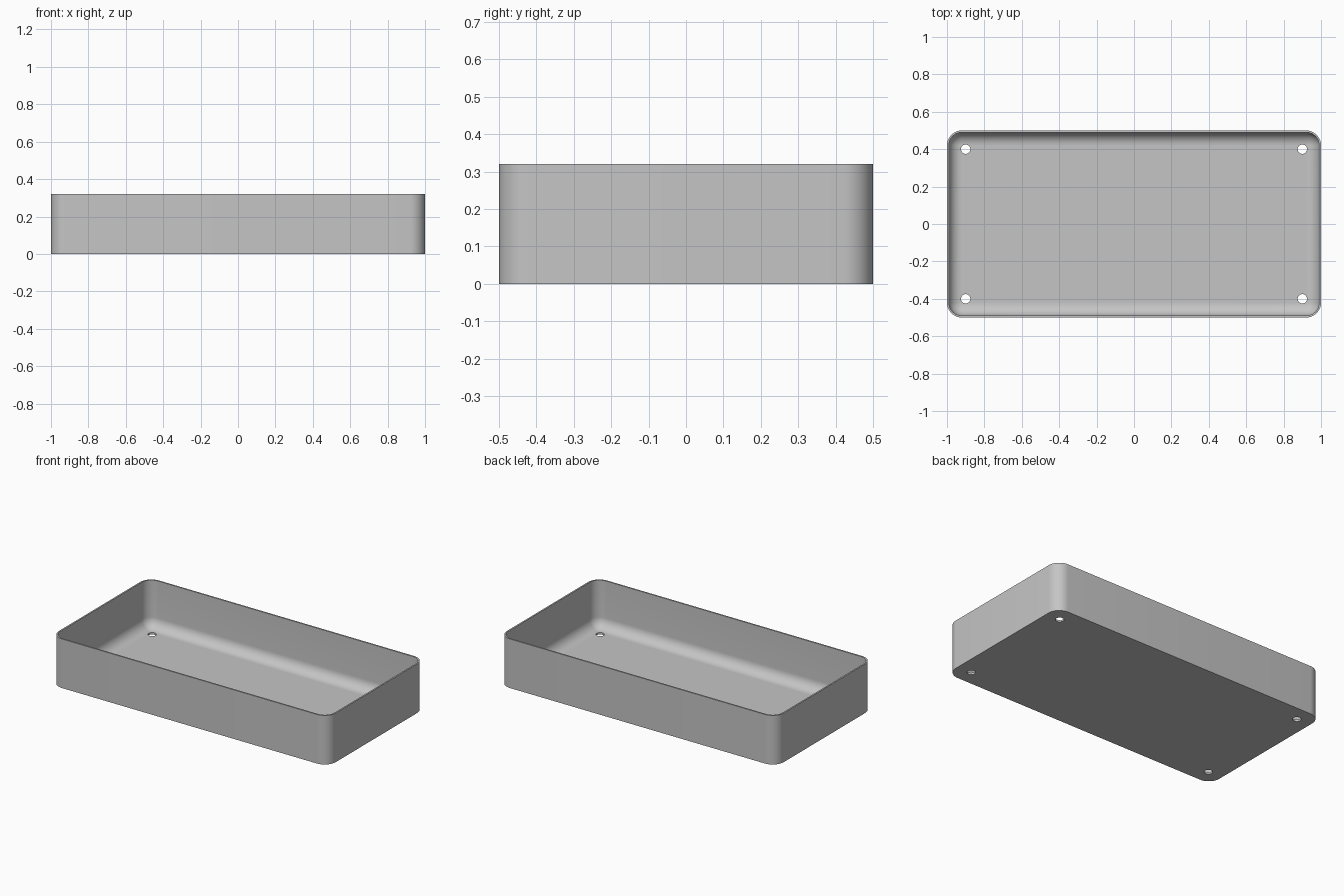
import bpy
import bmesh
from math import sin, cos, pi

if "Cube" in bpy.data.objects:
    bpy.data.objects.remove(bpy.data.objects["Cube"])

HALF_X, HALF_Y, HEIGHT = 1.0, 0.5, 0.32
CORNER, WALL, FLOOR, FILLET = 0.08, 0.01, 0.012, 0.068
ARC_STEPS = 10

grey = bpy.data.materials.new("plain grey")
grey.use_nodes = True
colour = (0.56, 0.56, 0.56, 1)
grey.diffuse_color = colour
grey.node_tree.nodes["Principled BSDF"].inputs["Base Color"].default_value = colour


def ring(bm, inset, z):
    """Rounded rectangle, offset inwards from the outer outline."""
    radius = CORNER - inset
    verts = []
    for i, (sx, sy) in enumerate([(1, 1), (-1, 1), (-1, -1), (1, -1)]):
        for step in range(ARC_STEPS + 1):
            a = (i + step / ARC_STEPS) * pi / 2
            verts.append(bm.verts.new((sx * (HALF_X - CORNER) + radius * cos(a),
                                       sy * (HALF_Y - CORNER) + radius * sin(a), z)))
    return verts


# Tray shell: outer wall, rim, inner wall and rounded join to the floor
profile = [(0, 0), (0, HEIGHT), (WALL, HEIGHT)]
for step in range(ARC_STEPS + 1):
    a = step / ARC_STEPS * pi / 2
    profile.append((WALL + FILLET * (1 - cos(a)), FLOOR + FILLET * (1 - sin(a))))

bm = bmesh.new()
rings = [ring(bm, inset, z) for inset, z in profile]
for low, high in zip(rings, rings[1:]):
    for i in range(len(low)):
        j = (i + 1) % len(low)
        bm.faces.new((low[i], low[j], high[j], high[i]))
bm.faces.new(rings[0][::-1])
bm.faces.new(rings[-1])
bmesh.ops.recalc_face_normals(bm, faces=bm.faces)
mesh = bpy.data.meshes.new("tray")
bm.to_mesh(mesh)
bm.free()
mesh.materials.append(grey)
tray = bpy.data.objects.new("tray", mesh)
bpy.context.collection.objects.link(tray)

# Four screw holes through the floor
bm = bmesh.new()
for x in (-0.9, 0.9):
    for y in (-0.4, 0.4):
        made = bmesh.ops.create_cone(bm, cap_ends=True, segments=32,
                                     radius1=0.025, radius2=0.025, depth=0.2)
        bmesh.ops.translate(bm, verts=made["verts"], vec=(x, y, 0))
cutter_mesh = bpy.data.meshes.new("hole_cutter")
bm.to_mesh(cutter_mesh)
bm.free()
cutter_mesh.materials.append(grey)
cutter = bpy.data.objects.new("hole_cutter", cutter_mesh)
bpy.context.collection.objects.link(cutter)
cutter.hide_render = True

holes = tray.modifiers.new("holes", 'BOOLEAN')
holes.operation = 'DIFFERENCE'
holes.solver = 'EXACT'
holes.object = cutter
bpy.ops.object.select_all(action='DESELECT')
tray.select_set(True)
bpy.context.view_layer.objects.active = tray
bpy.ops.object.modifier_apply(modifier=holes.name)
bpy.data.objects.remove(cutter)

bpy.ops.object.shade_smooth_by_angle(angle=0.6)
